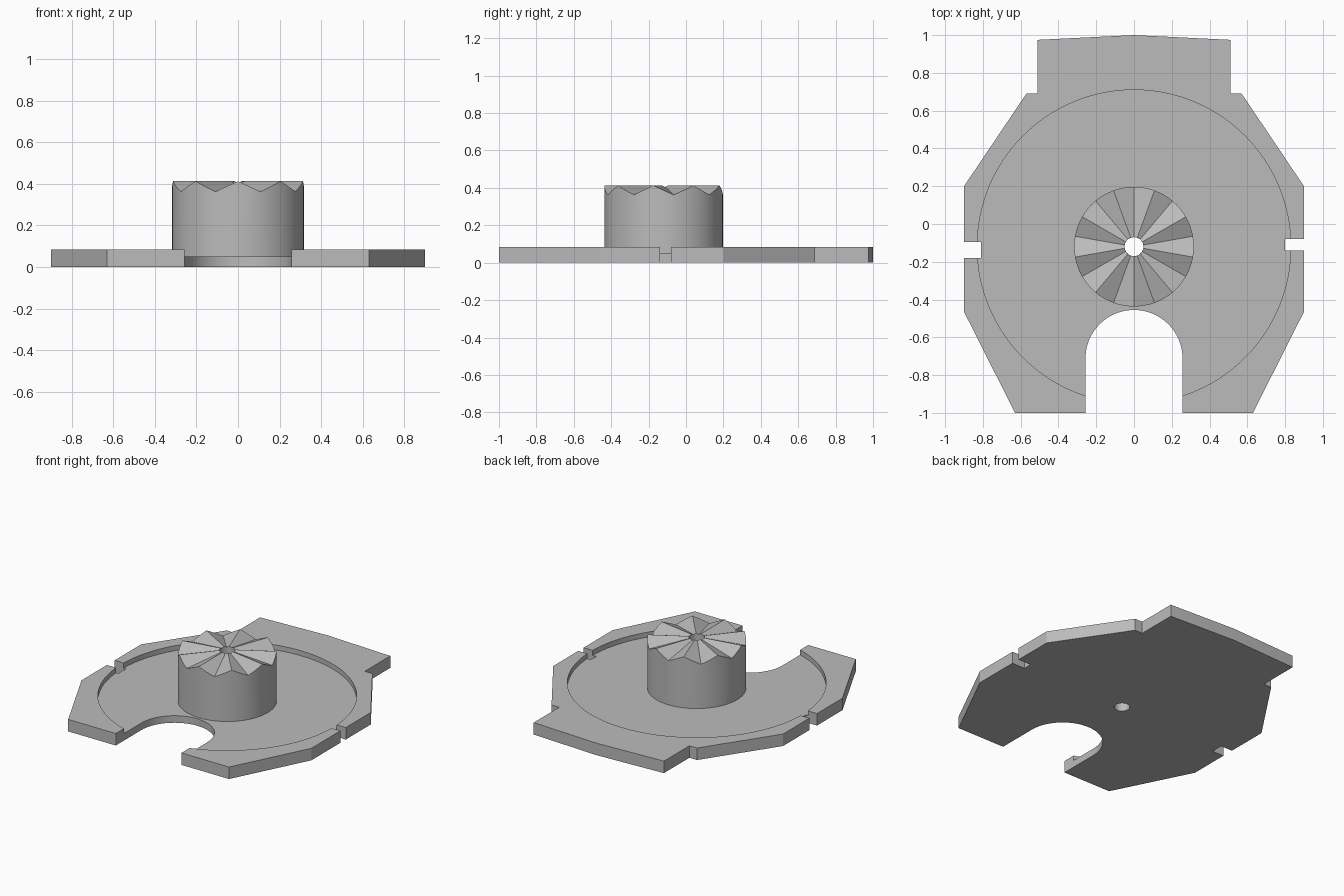
import bpy, bmesh
from math import sin, cos, pi, radians

cube = bpy.data.objects.get("Cube")
if cube:
    bpy.data.objects.remove(cube)

CENTRE_Y = -0.12
PLATE_TOP, FLOOR, POST_TOP = 0.085, 0.05, 0.413
POST_R, HOLE_R, RECESS_R, SLOT_R = 0.317, 0.05, 0.83, 0.257
TEETH, TOOTH_DEPTH = 9, 0.05

grey = bpy.data.materials.new("plain grey")
grey.use_nodes = True
colour = (0.5, 0.5, 0.5, 1)
grey.diffuse_color = colour
grey.node_tree.nodes["Principled BSDF"].inputs["Base Color"].default_value = colour


def finish(bm, name):
    bmesh.ops.recalc_face_normals(bm, faces=bm.faces)
    mesh = bpy.data.meshes.new(name)
    bm.to_mesh(mesh)
    bm.free()
    mesh.materials.append(grey)
    obj = bpy.data.objects.new(name, mesh)
    bpy.context.collection.objects.link(obj)
    return obj


def prism(name, outline, low, high):
    bm = bmesh.new()
    face = bm.faces.new([bm.verts.new((x, y, low)) for x, y in outline])
    top = bmesh.ops.extrude_face_region(bm, geom=[face])["geom"]
    moved = [g for g in top if isinstance(g, bmesh.types.BMVert)]
    bmesh.ops.translate(bm, verts=moved, vec=(0, 0, high - low))
    return finish(bm, name)


def circle(radius, count):
    return [(radius * cos(2 * pi * i / count), CENTRE_Y + radius * sin(2 * pi * i / count))
            for i in range(count)]


def select_only(obj):
    bpy.ops.object.select_all(action="DESELECT")
    obj.select_set(True)
    bpy.context.view_layer.objects.active = obj


def cut(obj, cutter):
    cutter.hide_render = True
    mod = obj.modifiers.new("cut", "BOOLEAN")
    mod.operation, mod.solver, mod.object = "DIFFERENCE", "EXACT", cutter
    select_only(obj)
    bpy.ops.object.modifier_apply(modifier=mod.name)
    bpy.data.objects.remove(cutter)


# Base plate: tab at the back, round-ended slot at the front, one notch per side
def side(notch_low, notch_high, notch_x):
    return [(0.63, -1), (0.9, -0.465), (0.9, notch_low), (notch_x, notch_low),
            (notch_x, notch_high), (0.9, notch_high), (0.9, 0.2), (0.57, 0.69),
            (0.51, 0.69), (0.51, 0.975)]


left = side(-0.14, -0.08, 0.80)
right = [(-x, y) for x, y in reversed(side(-0.18, -0.095, 0.81))]
slot_y = -0.455 - SLOT_R
slot_arc = [(-SLOT_R * cos(pi * i / 32), slot_y + SLOT_R * sin(pi * i / 32)) for i in range(33)]
outline = left + [(0, 1)] + right + [(-SLOT_R, -1)] + slot_arc + [(SLOT_R, -1)]
plate = prism("base_plate", outline, 0, PLATE_TOP)

# Shallow round recess and the centre hole
cut(plate, prism("recess_cutter", circle(RECESS_R, 128), FLOOR, 0.3))
cut(plate, prism("hole_cutter", circle(HOLE_R, 36), -0.1, 0.3))

# Hollow post with a ring of radial teeth on top
per_face = 4
count = TEETH * 2 * per_face
step = pi / TEETH


def tooth_z(i, radius):
    phase = i % (2 * per_face)
    offset = min(phase, 2 * per_face - phase) / per_face * step
    return POST_TOP - TOOTH_DEPTH * radius / POST_R * sin(offset) / sin(step)


bm = bmesh.new()
loops = []
for i in range(count):
    a = radians(-90) + 2 * pi * i / count
    corners = [(POST_R, FLOOR), (POST_R, tooth_z(i, POST_R)),
               (HOLE_R, tooth_z(i, HOLE_R)), (HOLE_R, FLOOR)]
    loops.append([bm.verts.new((r * cos(a), CENTRE_Y + r * sin(a), z)) for r, z in corners])
for i, here in enumerate(loops):
    there = loops[(i + 1) % count]
    for k in range(3):
        bm.faces.new((here[k], there[k], there[k + 1], here[k + 1]))
post = finish(bm, "toothed_post")

# Open at the bottom, so orient the walls outward by the first outer face
wall = post.data.polygons[0]
if wall.normal.y * (wall.center.y - CENTRE_Y) < 0:
    post.data.flip_normals()

for obj in (plate, post):
    select_only(obj)
    bpy.ops.object.shade_smooth_by_angle(angle=radians(25))
